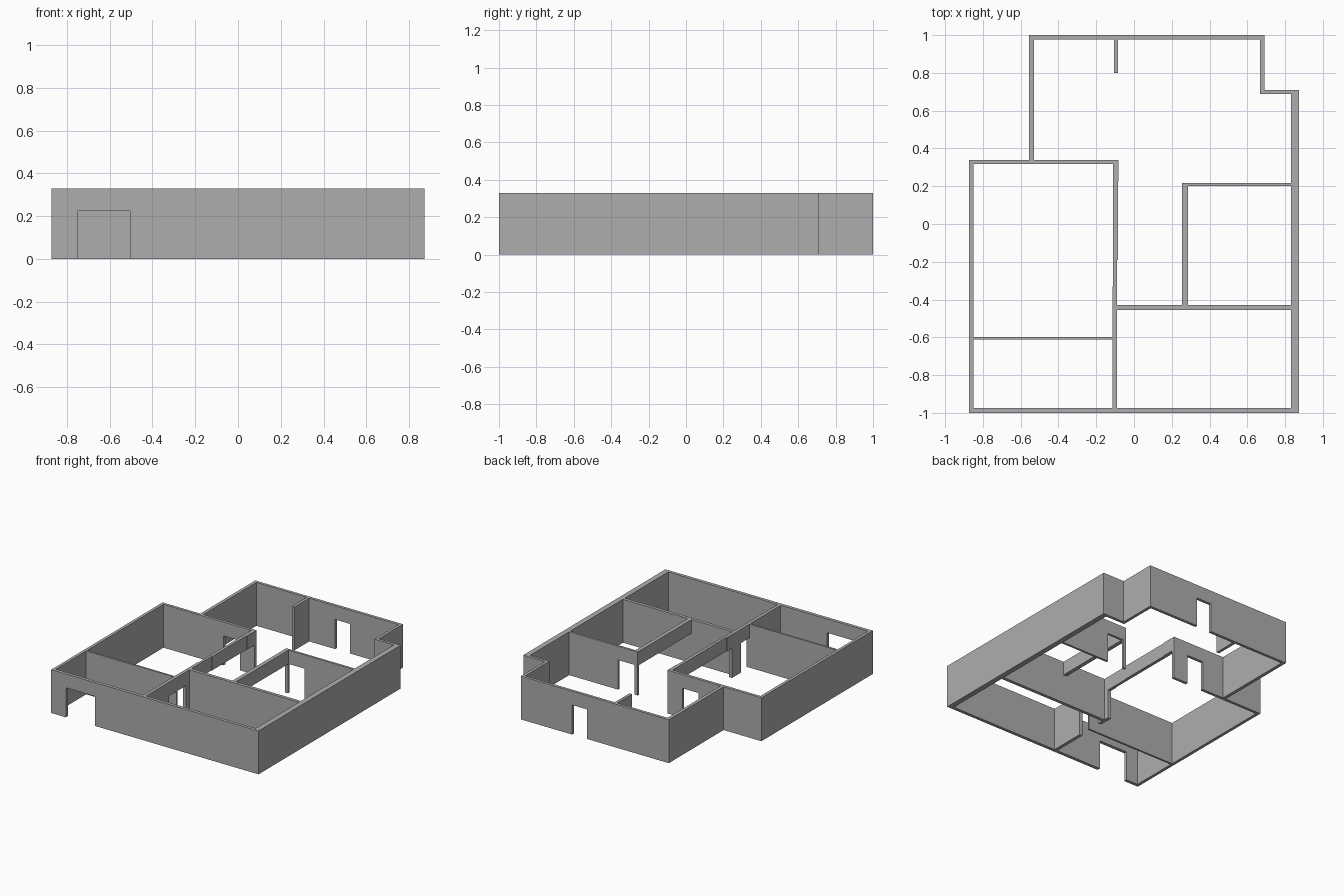
import bpy, bmesh

if "Cube" in bpy.data.objects:
    bpy.data.objects.remove(bpy.data.objects["Cube"])

H = 0.33      # wall height
DOOR = 0.225  # door opening height

mat = bpy.data.materials.new("wall_grey")
mat.diffuse_color = (0.42, 0.42, 0.42, 1)
mat.use_nodes = True
mat.node_tree.nodes["Principled BSDF"].inputs["Base Color"].default_value = mat.diffuse_color


def wall(name, axis, start, end, c0, c1, doors=(), z0=0.0, z1=H):
    """Wall along an axis: elevation profile with door notches, extruded from c0 to c1."""
    prof = [(start, z0)]
    for a, b in doors:
        prof += [(a, z0), (a, DOOR), (b, DOOR), (b, z0)]
    prof += [(end, z0), (end, z1), (start, z1)]
    place = (lambda u, c, z: (u, c, z)) if axis == "x" else (lambda u, c, z: (c, u, z))
    bm = bmesh.new()
    face = bm.faces.new([bm.verts.new(place(u, c0, z)) for u, z in prof])
    ext = bmesh.ops.extrude_face_region(bm, geom=[face])
    verts = [g for g in ext["geom"] if isinstance(g, bmesh.types.BMVert)]
    d = c1 - c0
    bmesh.ops.translate(bm, verts=verts, vec=(0, d, 0) if axis == "x" else (d, 0, 0))
    bmesh.ops.recalc_face_normals(bm, faces=bm.faces[:])
    mesh = bpy.data.meshes.new(name)
    bm.to_mesh(mesh)
    bm.free()
    mesh.materials.append(mat)
    obj = bpy.data.objects.new(name, mesh)
    bpy.context.collection.objects.link(obj)
    return obj


# Outer walls
wall("front_wall", "x", -0.873, 0.873, -1.0, -0.975, [(-0.75, -0.505)])
wall("left_wall", "y", -0.975, 0.318, -0.873, -0.85)
wall("right_wall", "y", -0.975, 0.688, 0.832, 0.873)
wall("right_step_wall", "x", 0.69, 0.873, 0.688, 0.71)
wall("right_back_wall", "y", 0.688, 0.978, 0.668, 0.69)
wall("back_wall", "x", -0.555, 0.69, 0.978, 1.0, [(0.133, 0.26)])
wall("left_back_wall", "y", 0.34, 0.978, -0.555, -0.53)

# Left rooms
wall("left_room_back_wall", "x", -0.873, -0.082, 0.318, 0.34, [(-0.345, -0.207)])
wall("left_room_divider", "x", -0.85, -0.115, -0.612, -0.597)
wall("divider_end_post", "x", -0.115, -0.09, -0.612, -0.597, z1=DOOR)

# Central wall: solid front with doorway, then lintels over the wide opening
wall("central_wall", "y", -0.975, -0.39, -0.115, -0.09, [(-0.7, -0.495)])
for i, (a, b, left, right) in enumerate([(-0.39, -0.33, -0.115, -0.09),
                                         (-0.33, -0.19, -0.11, -0.09),
                                         (-0.19, 0.225, -0.11, -0.086),
                                         (0.225, 0.318, -0.11, -0.082)]):
    wall(f"central_lintel_{i + 1}", "y", a, b, left, right, z0=DOOR)

# Right rooms
wall("right_room_divider", "x", -0.09, 0.832, -0.455, -0.43)
wall("small_room_back_wall", "x", 0.255, 0.832, 0.2, 0.217, [(0.28, 0.42)])
wall("small_room_lintel", "y", -0.43, 0.2, 0.255, 0.285, z0=DOOR)

# Short partition on the back wall
wall("back_partition", "y", 0.8, 0.978, -0.107, -0.085)
